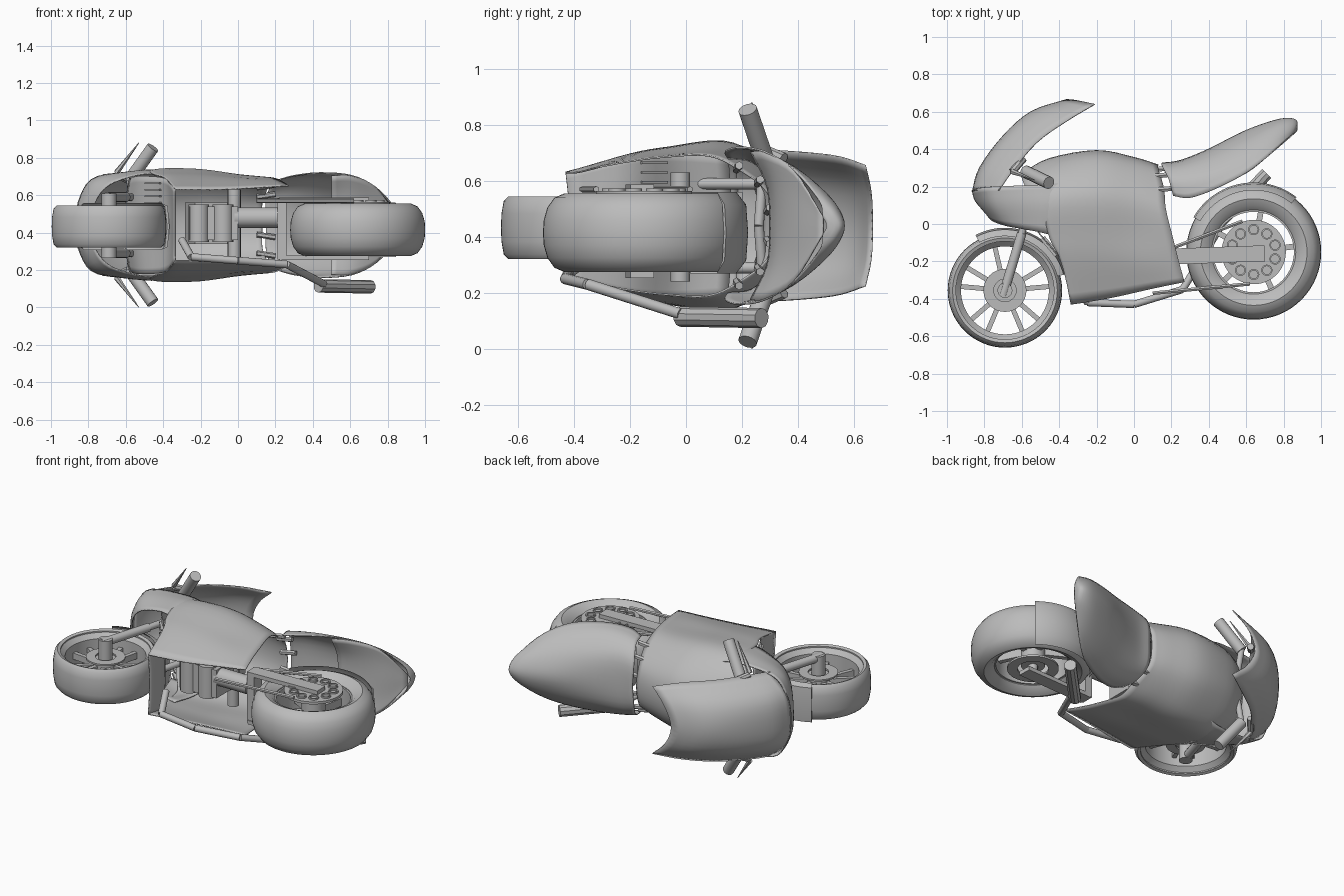
import bpy, bmesh, math
from mathutils import Vector, Matrix

C = 0.44  # lateral centre plane of the bike, which lies on its side
GREY = bpy.data.materials.new("grey")
GREY.diffuse_color = (0.5, 0.5, 0.5, 1)


def finish(name, bm, angle=35):
    bmesh.ops.recalc_face_normals(bm, faces=bm.faces)
    me = bpy.data.meshes.new(name)
    bm.to_mesh(me)
    bm.free()
    ob = bpy.data.objects.new(name, me)
    bpy.context.collection.objects.link(ob)
    me.materials.append(GREY)
    bpy.ops.object.select_all(action='DESELECT')
    ob.select_set(True)
    bpy.context.view_layer.objects.active = ob
    bpy.ops.object.shade_smooth_by_angle(angle=math.radians(angle))
    return ob


def spline(pts, n):
    """Smooth interpolation through points."""
    p = [Vector(q) for q in pts]
    p = [2 * p[0] - p[1]] + p + [2 * p[-1] - p[-2]]
    out = []
    for i in range(1, len(p) - 2):
        a, b, c, d = p[i - 1:i + 3]
        for k in range(n):
            t = k / n
            out.append(0.5 * (2 * b + (c - a) * t + (2 * a - 5 * b + 4 * c - d) * t * t
                              + (3 * b - a - 3 * c + d) * t ** 3))
    return out + [p[-2]]


def shell(name, rows, n=4, thick=0.006):
    """Symmetric sheet; each row runs from the centre plane (x, y, half width) outwards."""
    full = []
    for r in rows:
        side = [(x, y, C + w) for x, y, w in r]
        full.append(spline([(x, y, C - w) for x, y, w in r[:0:-1]] + side, n))
    cols = [spline(col, n) for col in zip(*full)]
    bm = bmesh.new()
    g = [[bm.verts.new(v) for v in col] for col in cols]
    for a, b in zip(g, g[1:]):
        for i in range(len(a) - 1):
            bm.faces.new((a[i], a[i + 1], b[i + 1], b[i]))
    bmesh.ops.remove_doubles(bm, verts=bm.verts, dist=0.0005)
    ob = finish(name, bm, 50)
    m = ob.modifiers.new("thickness", 'SOLIDIFY')
    m.thickness, m.offset = thick, 0
    return ob


def lathe(name, prof, centre, seg=48, a0=0, a1=360):
    """Revolve a closed (radius, z) profile about the z axis."""
    bm = bmesh.new()
    whole = a1 - a0 >= 360
    rings = []
    for i in range(seg if whole else seg + 1):
        a = math.radians(a0 + (a1 - a0) * i / seg)
        rings.append([bm.verts.new((centre[0] + r * math.cos(a), centre[1] + r * math.sin(a),
                                    centre[2] + z)) for r, z in prof])
    for i in range(seg):
        a, b = rings[i], rings[(i + 1) % len(rings)]
        for k in range(len(prof)):
            j = (k + 1) % len(prof)
            bm.faces.new((a[k], a[j], b[j], b[k]))
    if not whole:
        bm.faces.new(rings[0])
        bm.faces.new(rings[-1])
    return finish(name, bm)


def band(r0, r1, h):
    return [(r0, -h), (r1, -h), (r1, h), (r0, h)]


def tube(name, pts, r, r2=None, seg=14):
    bm = bmesh.new()
    for a, b in zip(pts, pts[1:]):
        a, b = Vector(a), Vector(b)
        d = b - a
        bmesh.ops.create_cone(bm, cap_ends=True, segments=seg, radius1=r,
                              radius2=r if r2 is None else r2, depth=d.length,
                              matrix=Matrix.Translation((a + b) / 2)
                              @ d.to_track_quat('Z', 'Y').to_matrix().to_4x4())
    return finish(name, bm)


def box(name, loc, size, deg=0):
    bm = bmesh.new()
    bmesh.ops.create_cube(bm, size=1, matrix=Matrix.Translation(loc)
                          @ Matrix.Rotation(math.radians(deg), 4, 'Z') @ Matrix.Diagonal((*size, 1)))
    return finish(name, bm)


def spokes(name, c, r0, r1, angles, w, h):
    for a in angles:
        t, m = math.radians(a), (r0 + r1) / 2
        box(name, (c[0] + m * math.cos(t), c[1] + m * math.sin(t), c[2]), (r1 - r0, w, h), a)


# Front wheel
F = (-0.69, -0.355, 0.433)
lathe("front_tyre", [(0.262, -0.105), (0.28, -0.112), (0.296, -0.095), (0.304, -0.05), (0.306, 0),
                     (0.304, 0.05), (0.296, 0.095), (0.28, 0.112), (0.262, 0.105)], F, 64)
lathe("front_rim", [(0.235, -0.07), (0.265, -0.1), (0.265, 0.1), (0.235, 0.07)], F, 64)
lathe("front_hub", band(0.015, 0.065, 0.05), F, 24)
spokes("front_spoke", F, 0.05, 0.245, [a * 72 + 18 + d for a in range(5) for d in (-13, 13)], 0.026, 0.04)
tube("front_axle", [(F[0], F[1], 0.265), (F[0], F[1], 0.61)], 0.04, seg=20)
for s in (-1, 1):
    lathe("front_brake_disc", band(0.06, 0.115, 0.005), (F[0], F[1], F[2] + s * 0.06), 32)
    tube("fork_lower", [(-0.70, -0.38, C + s * 0.15), (-0.60, -0.05, C + s * 0.15)], 0.026)
    tube("fork_upper", [(-0.60, -0.05, C + s * 0.15), (-0.52, 0.25, C + s * 0.15)], 0.02)
lathe("front_fender", [(0.29, -0.125), (0.325, -0.11), (0.335, 0), (0.325, 0.11), (0.29, 0.125),
                       (0.31, 0.105), (0.322, 0), (0.31, -0.105)], F, 28, 15, 118)

# Rear wheel
R = (0.64, -0.15, 0.415)
lathe("rear_tyre", [(0.225, -0.1), (0.25, -0.125), (0.285, -0.14), (0.32, -0.125), (0.345, -0.09),
                    (0.358, -0.045), (0.361, 0), (0.358, 0.045), (0.345, 0.09), (0.32, 0.125),
                    (0.285, 0.14), (0.25, 0.125), (0.225, 0.1)], R, 64)
lathe("rear_rim", band(0.215, 0.235, 0.095), R, 64)
lathe("rear_hub", band(0.015, 0.07, 0.1), R, 24)
spokes("rear_spoke", R, 0.06, 0.22, [a * 72 + 8 for a in range(5)], 0.03, 0.05)
lathe("sprocket", band(0.02, 0.172, 0.008), (R[0], R[1], 0.555), 48)
lathe("rear_brake_disc", band(0.09, 0.15, 0.006), (R[0], R[1], 0.30), 40)
for i in range(10):
    a = (i + 0.5) * math.pi / 5
    lathe("sprocket_boss", band(0.022, 0.03, 0.012),
          (R[0] + 0.12 * math.cos(a), R[1] + 0.12 * math.sin(a), 0.561), 16)
tube("rear_axle", [(R[0], R[1], 0.27), (R[0], R[1], 0.585)], 0.028)
lathe("rear_fender", [(0.33, -0.145), (0.365, -0.1), (0.372, 0), (0.365, 0.1), (0.33, 0.145),
                      (0.355, 0.1), (0.362, 0), (0.355, -0.1)], R, 32, 52, 150)

# Swing arm and chain
for z in (0.265, 0.575):
    box("swing_arm", (0.46, -0.165, z), (0.48, 0.085, 0.025), 2)
box("swing_arm_bridge", (0.235, -0.17, 0.42), (0.05, 0.08, 0.33))
tube("upper_chain", [(0.2, -0.13, 0.57), (0.58, 0.015, 0.57)], 0.011, seg=6)
tube("lower_chain", [(0.1, -0.37, 0.57), (0.62, -0.32, 0.57)], 0.011, seg=6)

# Tank and side fairing, open below
shell("tank_and_fairing", [
    [(-.6, .27, 0), (-.6, .25, .12), (-.58, .2, .22), (-.5, .1, .285), (-.45, -.08, .27), (-.39, -.2, .25), (-.335, -.43, .19)],
    [(-.45, .35, 0), (-.45, .33, .12), (-.43, .25, .235), (-.4, .13, .3), (-.36, -.06, .28), (-.33, -.2, .255), (-.27, -.42, .19)],
    [(-.2, .392, 0), (-.2, .36, .14), (-.2, .25, .25), (-.2, .13, .297), (-.18, -.06, .275), (-.15, -.2, .25), (-.1, -.39, .19)],
    [(0, .355, 0), (0, .33, .12), (0, .24, .215), (0, .12, .268), (.02, -.06, .255), (.05, -.2, .24), (.1, -.345, .2)],
    [(.13, .315, 0), (.13, .29, .12), (.16, .19, .2), (.17, .08, .25), (.21, -.08, .245), (.24, -.2, .23), (.27, -.31, .21)]])

# Nose cowl wrapping round to the side panels
shell("nose_cowl", [
    [(-.865, .18, 0), (-.84, .19, .16), (-.75, .2, .26), (-.5, .21, .28), (-.35, .22, .25)],
    [(-.845, .12, 0), (-.81, .1, .15), (-.73, .1, .25), (-.5, .1, .293), (-.38, .1, .285)],
    [(-.78, .05, 0), (-.76, .02, .13), (-.68, -.01, .22), (-.52, -.04, .27), (-.4, -.07, .268)]])

# Windscreen
shell("windscreen", [
    [(-.865, .17, 0), (-.84, .18, .16), (-.72, .18, .27)],
    [(-.825, .3, 0), (-.79, .3, .16), (-.655, .275, .27)],
    [(-.7, .47, 0), (-.66, .465, .15), (-.52, .435, .26)],
    [(-.55, .6, 0), (-.5, .59, .14), (-.36, .55, .245)],
    [(-.36, .665, 0), (-.31, .66, .12), (-.21, .64, .215)]])

# Seat and tail
shell("seat_and_tail", [
    [(.15, .325, 0), (.15, .31, .14), (.185, .24, .225), (.21, .15, .24)],
    [(.25, .34, 0), (.25, .32, .16), (.27, .24, .245), (.3, .14, .265)],
    [(.4, .4, 0), (.4, .37, .15), (.42, .28, .25), (.44, .19, .28)],
    [(.6, .5, 0), (.6, .46, .12), (.61, .38, .21), (.61, .28, .265)],
    [(.78, .56, 0), (.77, .53, .08), (.75, .46, .15), (.74, .385, .2)],
    [(.865, .555, 0), (.86, .535, .045), (.85, .505, .075), (.84, .475, .09)],
    [(.87, .5, 0), (.87, .5, .01), (.867, .495, .02), (.862, .49, .03)]])
shell("tail_underside", [
    [(.5, .3, 0), (.5, .29, .14), (.5, .23, .265)],
    [(.62, .33, 0), (.62, .32, .14), (.61, .28, .262)],
    [(.75, .4, 0), (.75, .4, .11), (.74, .385, .198)],
    [(.862, .49, 0), (.862, .49, .015), (.862, .49, .03)]])

# Frame struts in the gap between tank and seat
for s in (-1, 1):
    for w, y in ((0.05, 0.3), (0.15, 0.265), (0.2, 0.19)):
        tube("frame_strut", [(0.1, y - 0.01, C + s * w), (0.2, y, C + s * (w + 0.015))], 0.015, seg=6)

# Panel closing the fairing behind the front wheel
shell("radiator_panel", [
    [(-.6, .16, 0), (-.6, .16, .12), (-.58, .15, .25)],
    [(-.53, -.02, 0), (-.53, -.02, .13), (-.52, -.03, .262)],
    [(-.38, -.2, 0), (-.38, -.2, .125), (-.39, -.2, .25)],
    [(-.335, -.42, 0), (-.335, -.42, .095), (-.335, -.43, .19)]])
for i in range(4):
    box("radiator_rib", (-0.45, -0.12, 0.56 + i * 0.035), (0.12, 0.03, 0.008), -50)

# Engine
box("crankcase", (-0.13, -0.1, 0.45), (0.26, 0.24, 0.18))
box("cylinder_block", (-0.16, 0.08, 0.45), (0.2, 0.2, 0.22), 15)
tube("gearbox", [(-0.02, -0.17, 0.48), (0.21, -0.17, 0.48)], 0.055, seg=20)
for x in (-0.21, -0.08):
    tube("engine_cover", [(x, -0.19, 0.35), (x, -0.19, 0.55)], 0.055, seg=20)
tube("engine_mount", [(-0.02, -0.02, 0.24), (-0.02, -0.02, 0.63)], 0.035, seg=16)

# Exhaust
tube("exhaust_pipe", [(-0.3, -0.3, 0.36), (-0.25, -0.42, 0.27), (0, -0.43, 0.25), (0.26, -0.35, 0.23),
                      (0.46, -0.02, 0.125)], 0.02)
tube("muffler", [(0.43, -0.02, 0.115), (0.71, 0.27, 0.11)], 0.036, seg=10)

# Handlebars, mirrored
for s in (-1, 1):
    tube("grip", [(-0.58, 0.28, C + s * 0.24), (-0.455, 0.22, C + s * 0.415)], 0.034, seg=16)
    tube("bar", [(-0.55, 0.26, C), (-0.58, 0.28, C + s * 0.25)], 0.018)
    tube("lever", [(-0.65, 0.28, C + s * 0.28), (-0.53, 0.235, C + s * 0.44)], 0.016, 0.002, 6)
    tube("lever_mount", [(-0.65, 0.28, C + s * 0.27), (-0.59, 0.35, C + s * 0.24)], 0.02, seg=8)
